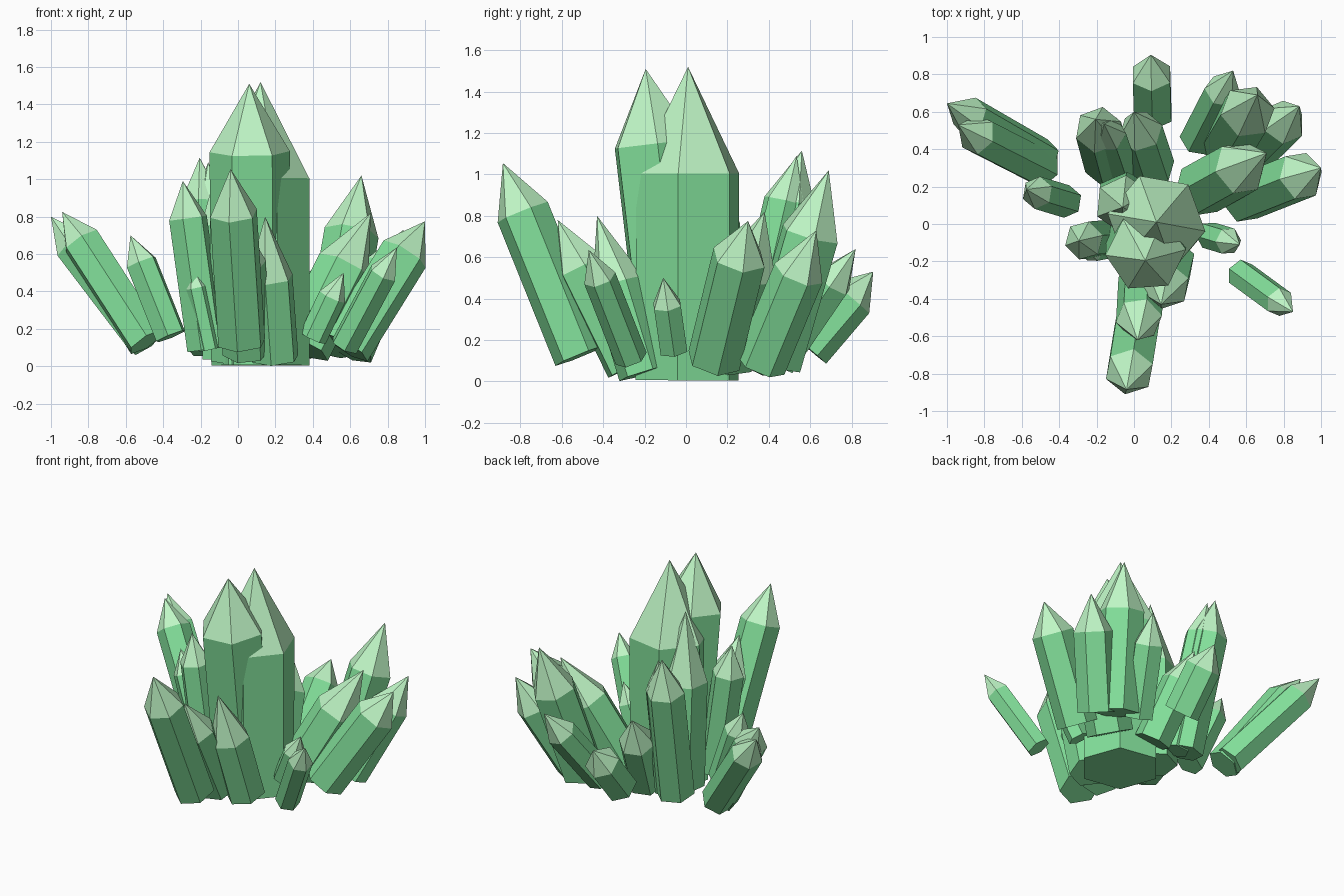
import bpy, bmesh
from math import cos, sin, radians, pi
from mathutils import Vector

if "Cube" in bpy.data.objects:
    bpy.data.objects.remove(bpy.data.objects["Cube"])

body_mat = bpy.data.materials.new("green_crystal")
body_mat.diffuse_color = (0.23, 0.76, 0.33, 1)
body_mat.use_nodes = True
body_mat.node_tree.nodes["Principled BSDF"].inputs["Base Color"].default_value = body_mat.diffuse_color
tip_mat = bpy.data.materials.new("pale_crystal_tip")
tip_mat.diffuse_color = (0.52, 0.92, 0.56, 1)
tip_mat.use_nodes = True
tip_mat.node_tree.nodes["Principled BSDF"].inputs["Base Color"].default_value = tip_mat.diffuse_color


def crystal(name, base, tip, radius, shoulder, phase=15):
    """Six-sided prism from base to the shoulder fraction, then a pale point."""
    base, tip = Vector(base), Vector(tip)
    axis = tip - base
    d = axis.normalized()
    u = Vector((1, 0, 0))
    u = (u - d * u.dot(d)).normalized()
    v = d.cross(u)
    bm = bmesh.new()
    rings = []
    for f in (0, shoulder):
        c = base + axis * f
        angles = [radians(phase) + i * pi / 3 for i in range(6)]
        rings.append([bm.verts.new(c + (u * cos(a) + v * sin(a)) * radius) for a in angles])
    low, high = rings
    point = bm.verts.new(tip)
    bm.faces.new(low[::-1])
    for i in range(6):
        j = (i + 1) % 6
        bm.faces.new((low[i], low[j], high[j], high[i]))
        bm.faces.new((high[i], high[j], point)).material_index = 1
    mesh = bpy.data.meshes.new(name)
    bm.to_mesh(mesh)
    bm.free()
    mesh.materials.append(body_mat)
    mesh.materials.append(tip_mat)
    bpy.context.collection.objects.link(bpy.data.objects.new(name, mesh))


# Tall central crystals
crystal("main_crystal", (.12, .005, .005), (.12, .01, 1.52), .265, .66, 50)
crystal("front_tall_crystal", (.07, -.02, .03), (.06, -.195, 1.51), .215, .755, 4)
crystal("back_tall_crystal", (-.05, .13, .04), (-.06, .09, 1.24), .155, .6, 25)

# Front crystals
crystal("front_leaning_crystal", (.02, -.51, .125), (-.04, -.885, 1.055), .133, .745, 20)
crystal("front_inner_crystal", (.04, -.27, .07), (.02, -.62, .78), .125, .68, 10)
crystal("front_right_crystal", (.2, -.2, .04), (.145, -.43, .8), .13, .57, 20)
crystal("front_left_crystal", (-.17, -.08, .09), (-.295, -.09, .99), .105, .78, 15)
crystal("front_left_small_crystal", (-.15, -.13, .09), (-.25, -.15, .55), .06, .72, 0)

# Right side crystals
crystal("right_small_crystal", (.4, -.06, .15), (.565, -.11, .5), .075, .63, 0)
crystal("right_outlying_crystal", (.57, -.265, .11), (.85, -.47, .635), .08, .74, 30)
crystal("right_outer_crystal", (.58, .135, .1), (1.0, .30, .775), .135, .74, 15)
crystal("right_inner_crystal", (.35, .18, .1), (.71, .38, .82), .15, .6, 15)

# Back right crystals
crystal("back_right_tall_crystal", (.5, .42, .09), (.66, .69, 1.02), .148, .67, 10)
crystal("back_right_outer_crystal", (.61, .36, .08), (.885, .63, .73), .125, .68, 30)
crystal("back_right_low_crystal", (.34, .45, .1), (.53, .82, .64), .1, .7, 0)

# Back crystals
crystal("back_outlying_crystal", (.1, .59, .16), (.09, .905, .53), .115, .66, 30)
crystal("back_short_crystal", (.1, .3, .08), (0, .6, .65), .12, .65, 15)
crystal("back_left_crystal", (-.14, .32, .08), (-.205, .56, 1.115), .128, .76, 20)
crystal("back_left_twin_crystal", (-.08, .3, .08), (-.16, .535, 1.09), .1, .78, 0)

# Left outlying crystals
crystal("left_outer_crystal", (-.49, .35, .13), (-1.0, .645, .8), .108, .76, 10)
crystal("left_outer_twin_crystal", (-.49, .3, .13), (-.94, .53, .825), .11, .77, 30)
crystal("left_inner_crystal", (-.36, .12, .16), (-.575, .185, .70), .088, .73, 20)
